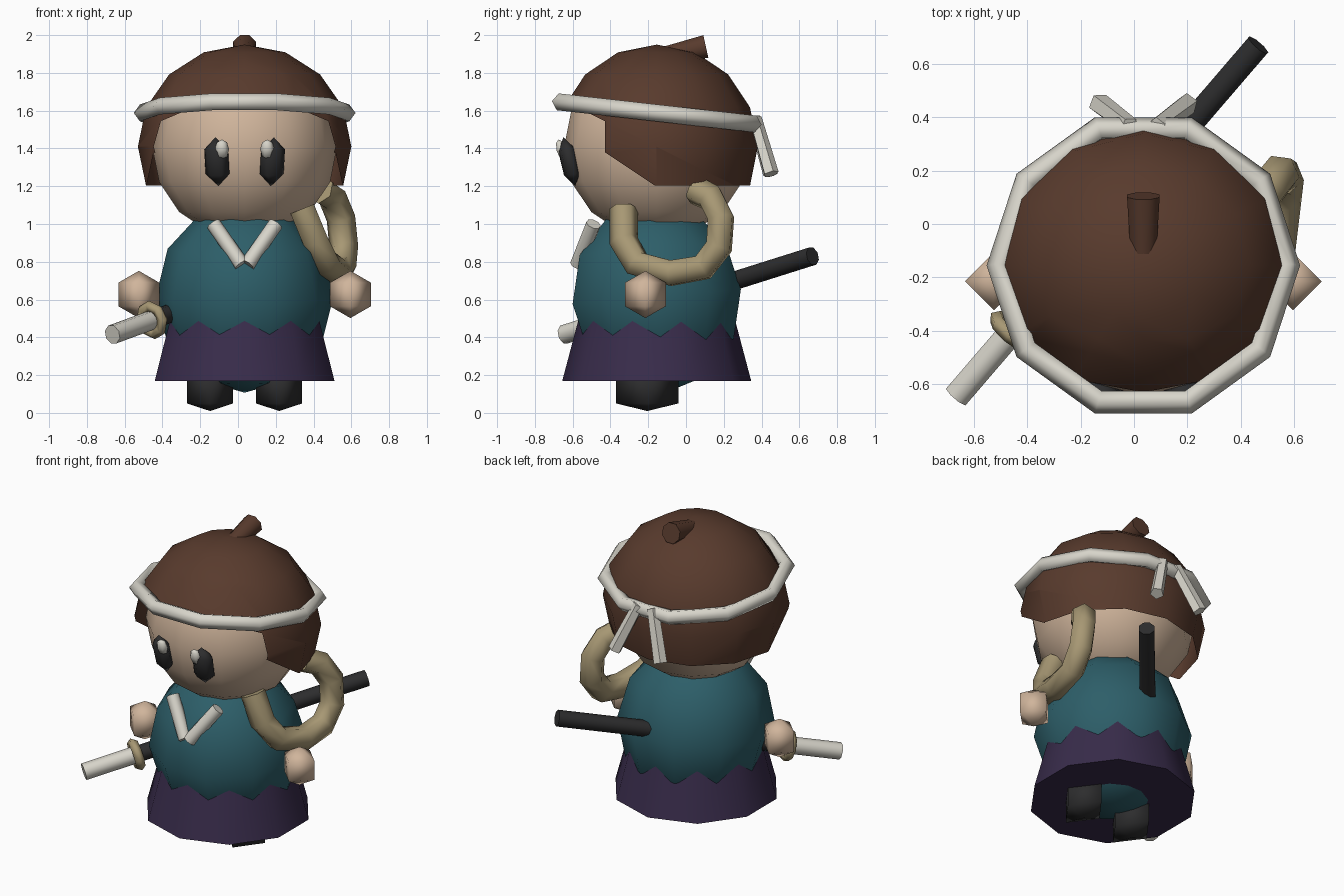
import bpy, bmesh
from math import sin, cos, pi, radians
from mathutils import Vector, Matrix, Euler

cube = bpy.data.objects.get("Cube")
if cube:
    bpy.data.objects.remove(cube)


def material(name, *rgb):
    m = bpy.data.materials.new(name)
    m.use_nodes = True
    m.diffuse_color = (*rgb, 1)
    bsdf = m.node_tree.nodes["Principled BSDF"]
    bsdf.inputs["Base Color"].default_value = (*rgb, 1)
    bsdf.inputs["Roughness"].default_value = 0.9
    return m


BROWN = material("hair brown", .098, .043, .026)
SKIN = material("skin", .63, .46, .33)
TEAL = material("teal cloth", .026, .112, .14)
PURPLE = material("purple cloth", .04, .025, .07)
DARK = material("near black", .026, .026, .027)
WHITE = material("off white", .68, .66, .59)
TAN = material("tan rope", .39, .315, .175)

CX, CY = .035, -.155   # axis of the figure


def finish(name, bm, mat, matrix, angle=None):
    """Turn a bmesh into a shaded, coloured object."""
    bmesh.ops.remove_doubles(bm, verts=bm.verts, dist=1e-5)
    bmesh.ops.recalc_face_normals(bm, faces=bm.faces)
    me = bpy.data.meshes.new(name)
    bm.to_mesh(me)
    bm.free()
    me.transform(matrix)
    me.materials.append(mat)
    ob = bpy.data.objects.new(name, me)
    bpy.context.collection.objects.link(ob)
    for o in bpy.context.selected_objects:
        o.select_set(False)
    ob.select_set(True)
    bpy.context.view_layer.objects.active = ob
    if angle:
        bpy.ops.object.shade_smooth_by_angle(angle=radians(angle))
    else:
        bpy.ops.object.shade_smooth()
    return ob


def lathe(profile, n, turn=0.0):
    """Spin (radius, height) points around z."""
    bm = bmesh.new()
    rings = [[bm.verts.new((r * cos(turn + 2 * pi * i / n), r * sin(turn + 2 * pi * i / n), z))
              for i in range(n)] for r, z in profile]
    for a, b in zip(rings, rings[1:]):
        for i in range(n):
            j = (i + 1) % n
            bm.faces.new((a[i], a[j], b[j], b[i]))
    return bm


def arc(rings, last=None):
    """Half circle profile, optionally stopped early."""
    return [(sin(pi * i / rings), cos(pi * i / rings)) for i in range((last or rings) + 1)]


def ball(name, mat, loc, size, n, rings, rot=(0, 0, 0)):
    m = Matrix.LocRotScale(Vector(loc), Euler(rot), Vector(size))
    return finish(name, lathe(arc(rings), n), mat, m)


def rod(name, mat, a, b, r1, r2=None, n=8):
    a, b = Vector(a), Vector(b)
    d = b - a
    prof = [(0, 0), (r1, 0), (r2 or r1, d.length), (0, d.length)]
    m = Matrix.LocRotScale(a, d.to_track_quat('Z', 'Y'), None)
    return finish(name, lathe(prof, n, pi / n), mat, m, 62)


def ring(name, mat, loc, rot, major, minor, n, sides):
    prof = [(major + minor * cos(2 * pi * k / sides), minor * sin(2 * pi * k / sides))
            for k in range(sides + 1)]
    return finish(name, lathe(prof, n), mat, Matrix.LocRotScale(Vector(loc), rot, None))


# Head, leaning robe and closed skirt
ball("head", SKIN, (CX, CY, 1.41), (.49, .49, .49), 12, 8)
ball("robe", TEAL, (CX, CY, .615), (.47, .47, .51), 10, 6, (radians(5), 0, 0))
finish("skirt", lathe([(0, .17), (.5, .17), (.386, .6)], 10, pi / 2), PURPLE,
       Matrix.Translation((CX, CY, 0)), 50)

# Hair shell with an opening cut for the face
hair = lathe(arc(8, 5), 12)
bmesh.ops.remove_doubles(hair, verts=hair.verts, dist=1e-5)
bmesh.ops.transform(hair, verts=hair.verts, matrix=Matrix.LocRotScale(
    Vector((CX, CY, 1.41)), None, Vector((.565, .535, .54))))
for point, normal in (((0, -.43, 1.38), (0, 1, 0)),
                      ((0, -.16, 1.2), (0, 2, 3)),
                      ((0, -.43, 1.545), (0, 1, 2))):
    bmesh.ops.bisect_plane(hair, geom=hair.verts[:] + hair.edges[:] + hair.faces[:],
                           plane_co=point, plane_no=normal)


def in_opening(f):
    c = f.calc_center_median()
    under_fringe = (c.y + .43) + 2 * (c.z - 1.545) < 0
    below_cheek = 2 * (c.y + .16) + 3 * (c.z - 1.2) < 0
    return under_fringe and (c.y < -.43 or below_cheek)


bmesh.ops.delete(hair, geom=[f for f in hair.faces if in_opening(f)], context='FACES')
finish("hair", hair, BROWN, Matrix())
rod("top_knot", BROWN, (CX, -.14, 1.885), (CX, .105, 1.94), .05, .066)

# Headband
ring("headband", WHITE, (CX, CY, 1.588), Euler((radians(-6.4), 0, 0)), .54, .047, 10, 5)

# Paired parts
for side, s in (("left", 1), ("right", -1)):
    ball(side + "_hand", SKIN, (CX + s * .56, -.215, .627), (.125,) * 3, 4, 3)
    foot = lathe([(0, .01), (1, .05), (1, .22), (0, .26)], 4)
    finish(side + "_foot", foot, DARK, Matrix.LocRotScale(
        Vector((CX + s * .183, -.205, 0)), None, Vector((.122, .165, 1))))
    ball(side + "_eye", DARK, (CX + s * .147, -.618, 1.33), (.075, .05, .133), 6, 3,
         (radians(14), 0, s * radians(14)))
    ball(side + "_eye_glint", WHITE, (CX + s * .12, -.662, 1.395), (.038, .028, .054), 6, 4,
         (radians(14), 0, 0))
    rod(side + "_collar", WHITE, (CX + s * .165, -.49, 1.0), (CX + s * .015, -.575, .785), .04)
    rod(side + "_band_tail", WHITE, (CX + s * .05, .365, 1.56), (CX + s * .165, .45, 1.265),
        .036, .042, 5)

# Rope coil hanging on the left shoulder
path = [(.34, -.33, 1.08), (.41, -.33, .91), (.47, -.26, .79), (.53, -.08, .74), (.55, .09, .77),
        (.56, .175, .88), (.545, .185, 1.03), (.5, .13, 1.14), (.44, .05, 1.18)]
curve = bpy.data.curves.new("rope_coil", 'CURVE')
curve.dimensions = '3D'
curve.bevel_depth = .077
curve.bevel_resolution = 1
curve.use_fill_caps = True
spline = curve.splines.new('POLY')
spline.points.add(len(path) - 1)
for p, co in zip(spline.points, path):
    p.co = (*co, 1)
spline.use_smooth = True
curve.materials.append(TAN)
rope = bpy.data.objects.new("rope_coil", curve)
bpy.context.collection.objects.link(rope)

# Sword worn through the waist: scabbard, guard and grip on one line
tip, pommel = Vector((.465, .67, .83)), Vector((-.665, -.645, .415))
at = lambda t: pommel.lerp(tip, t)
rod("scabbard", DARK, at(.2), tip, .05)
rod("sword_grip", WHITE, pommel, at(.2), .052)
ring("sword_guard", TAN, at(.185), (tip - pommel).to_track_quat('Z', 'Y'), .075, .03, 8, 5)
